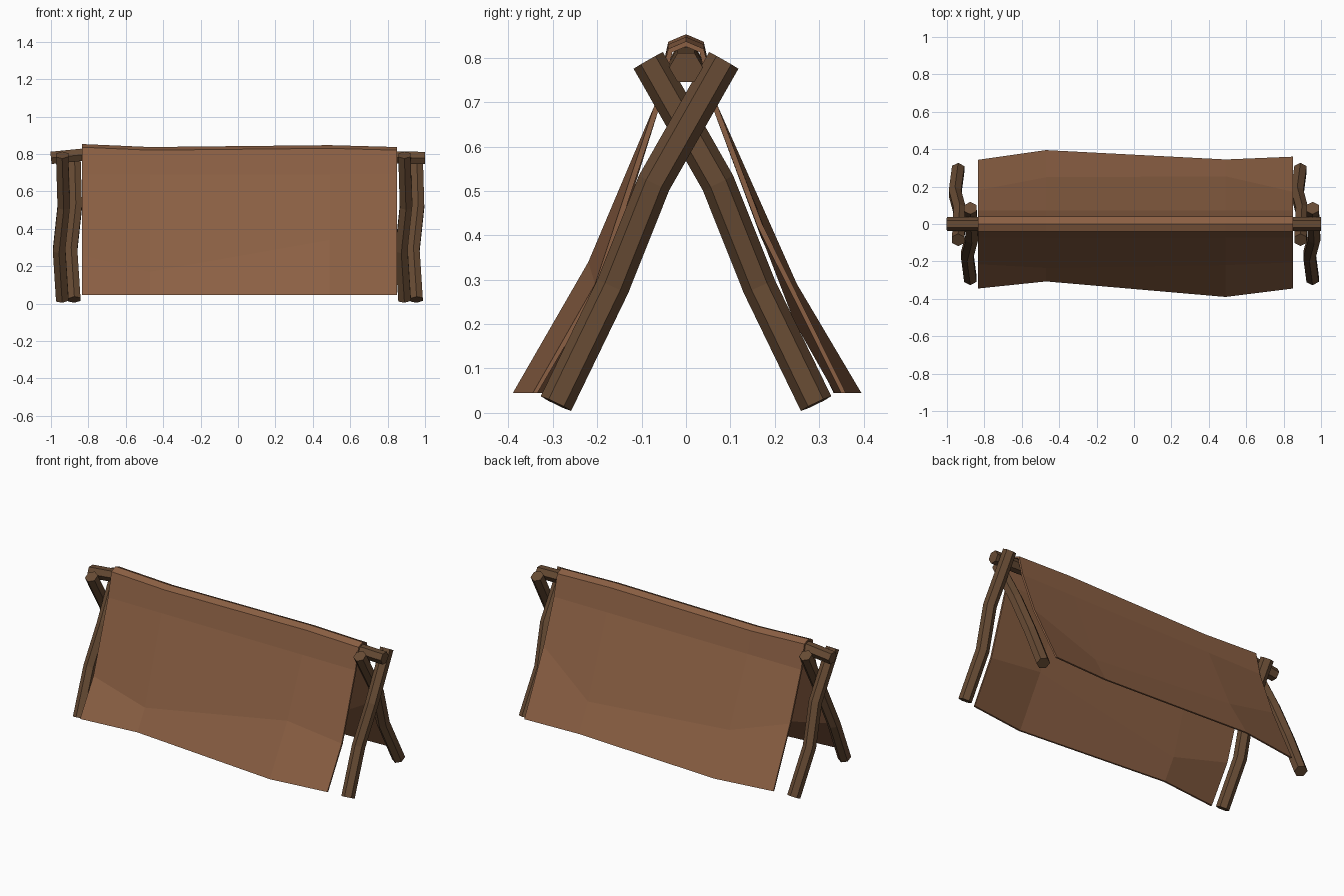
import bpy
import bmesh
from mathutils import Vector

if "Cube" in bpy.data.objects:
    bpy.data.objects.remove(bpy.data.objects["Cube"])


def material(name, rgb):
    m = bpy.data.materials.new(name)
    m.diffuse_color = (*rgb, 1)
    m.use_nodes = True
    m.node_tree.nodes["Principled BSDF"].inputs["Base Color"].default_value = m.diffuse_color
    return m


wood = material("dark wood", (0.135, 0.070, 0.034))
hide = material("brown hide", (0.26, 0.117, 0.057))


def make_object(name, bm, mat):
    bmesh.ops.recalc_face_normals(bm, faces=bm.faces)
    me = bpy.data.meshes.new(name)
    bm.to_mesh(me)
    bm.free()
    me.materials.append(mat)
    ob = bpy.data.objects.new(name, me)
    bpy.context.collection.objects.link(ob)
    return ob


def hex_pole(name, path, flat, r=0.038):
    """Six-sided bent pole; 'flat' is the direction its flat faces look."""
    pts = [Vector(p) for p in path]
    flat = Vector(flat)
    bm = bmesh.new()
    rings = []
    for i, p in enumerate(pts):
        t = (pts[min(i + 1, len(pts) - 1)] - pts[max(i - 1, 0)]).normalized()
        a = t.cross(flat).normalized()
        b = a.cross(t)
        rings.append([bm.verts.new(p + r * (a * c + b * s)) for c, s in
                      ((1, 0), (.5, .866), (-.5, .866), (-1, 0), (-.5, -.866), (.5, -.866))])
    for r0, r1 in zip(rings, rings[1:]):
        for k in range(6):
            bm.faces.new((r0[k], r0[k - 1], r1[k - 1], r1[k]))
    bm.faces.new(rings[0])
    bm.faces.new(rings[-1])
    return make_object(name, bm, wood)


# Crossed legs at both ends: (x wobble, y, z) along a front leg
leg = [(0, -0.293, 0.021), (-0.017, -0.165, 0.285), (0.008, -0.072, 0.518), (0, 0.085, 0.794)]
for end, x in (("left", -0.875), ("right", 0.955)):
    hex_pole(end + "_front_leg", [(x + dx, y, z) for dx, y, z in leg], (1, 0, 0))
    hex_pole(end + "_back_leg", [(x - 0.065 + dx, -y, z) for dx, y, z in leg], (1, 0, 0))

# Ridge pole resting in the crossings
hex_pole("ridge_pole", [(-1, 0, 0.779), (-0.84, 0, 0.795), (-0.47, 0, 0.786),
                        (0.49, 0, 0.79), (1, 0, 0.778)], (0, 0, 1))

# Draped cover: x, peak z, front hem y, front fold (y, z), back hem y, back fold (y, z)
stations = [
    (-0.835, 0.853, -0.345, (-0.215, 0.26), 0.343, (0.18, 0.40)),
    (-0.47, 0.837, -0.307, (-0.235, 0.17), 0.395, (0.25, 0.29)),
    (0.49, 0.847, -0.39, (-0.22, 0.34), 0.345, (0.255, 0.21)),
    (0.85, 0.837, -0.345, (-0.205, 0.29), 0.36, (0.172, 0.425)),
]
bm = bmesh.new()
rows = []
for x, top, fy, ff, by, bf in stations:
    section = [(fy, 0.045), ff, (-0.072, 0.69), (-0.04, top - 0.017), (0, top),
               (0.04, top - 0.017), (0.072, 0.69), bf, (by, 0.045)]
    rows.append([bm.verts.new((x, y, z)) for y, z in section])
for r0, r1 in zip(rows, rows[1:]):
    for k in range(len(r0) - 1):
        bm.faces.new((r0[k], r1[k], r1[k + 1], r0[k + 1]))

# Give the cover thickness with an inner skin moved inward
bm.normal_update()
offset = {v: v.co - v.normal * (0.012 if v.normal.z > 0 else -0.012) for v in bm.verts}
hem = {v for r in rows for v in (r[0], r[-1])}
outer = list(bm.faces)
edges = [e for e in bm.edges if e.is_boundary]
inner = {v: bm.verts.new((v.co.x, c.y, v.co.z if v in hem else c.z)) for v, c in offset.items()}
for f in outer:
    bm.faces.new([inner[v] for v in reversed(f.verts)])
for e in edges:
    a, b = e.verts
    bm.faces.new((a, b, inner[b], inner[a]))
make_object("hide_cover", bm, hide)
